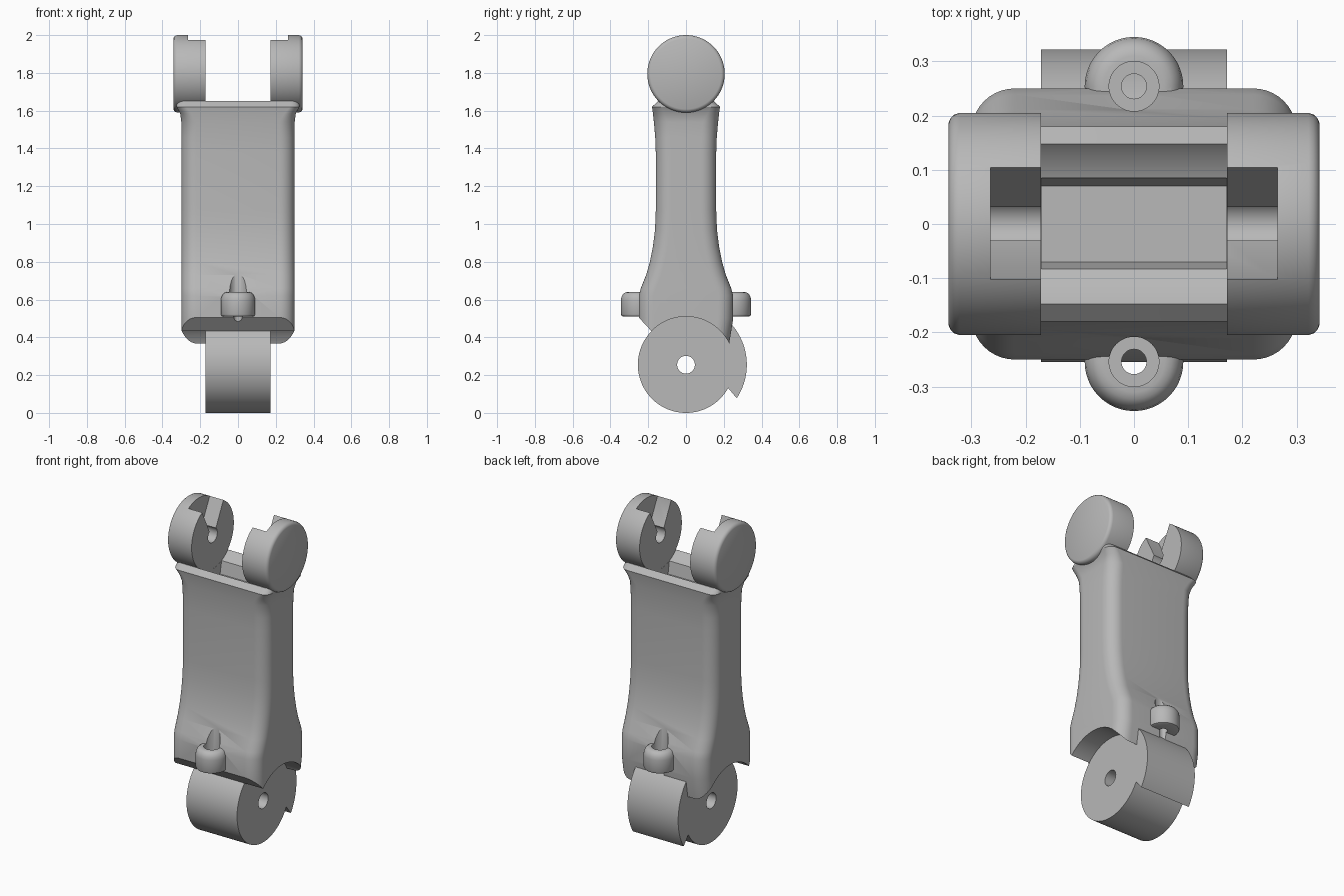
import bpy, bmesh
from math import sin, cos, pi, radians

cube = bpy.data.objects.get("Cube")
if cube:
    bpy.data.objects.remove(cube, do_unlink=True)

grey = bpy.data.materials.new("matte_grey")
grey.use_nodes = True
tone = (0.48, 0.48, 0.48, 1)
grey.diffuse_color = tone
grey.node_tree.nodes["Principled BSDF"].inputs["Base Color"].default_value = tone

LOW, HIGH = 0.255, 1.795      # heights of the two hinge axes
DRUM_R, LUG_R = 0.255, 0.205


def loft(name, rings):
    """Closed solid through a list of equal-length rings."""
    bm = bmesh.new()
    loops = [[bm.verts.new(p) for p in ring] for ring in rings]
    n = len(loops[0])
    for a, b in zip(loops, loops[1:]):
        for i in range(n):
            j = (i + 1) % n
            bm.faces.new((a[i], a[j], b[j], b[i]))
    bm.faces.new(loops[0])
    bm.faces.new(loops[-1])
    bmesh.ops.recalc_face_normals(bm, faces=bm.faces)
    mesh = bpy.data.meshes.new(name)
    bm.to_mesh(mesh)
    bm.free()
    mesh.materials.append(grey)
    ob = bpy.data.objects.new(name, mesh)
    bpy.context.collection.objects.link(ob)
    return ob


def prism(name, pts, x0, x1):
    return loft(name, [[(x, y, z) for y, z in pts] for x in (x0, x1)])


def arc(r, zc, a0=0, a1=360, n=96):
    count = n if a1 - a0 == 360 else n + 1
    angles = [radians(a0 + (a1 - a0) * i / n) for i in range(count)]
    return [(r * cos(a), zc + r * sin(a)) for a in angles]


def upright(name, y, profile, n=48):
    """Turned part about a vertical axis; profile holds (radius, z)."""
    return loft(name, [[(r * cos(2 * pi * i / n), y + r * sin(2 * pi * i / n), z)
                        for i in range(n)] for r, z in profile])


def boolean(ob, tool, operation="DIFFERENCE"):
    mod = ob.modifiers.new("bool", "BOOLEAN")
    mod.object, mod.operation, mod.solver = tool, operation, "EXACT"
    bpy.context.view_layer.objects.active = ob
    bpy.ops.object.modifier_apply(modifier=mod.name)
    bpy.data.objects.remove(tool, do_unlink=True)


def body_ring(z, hx, front, back, r=0.08, n=10):
    """Rounded rectangle section at height z."""
    ring = []
    for sx, y, sy, start in ((1, back, 1, 0), (-1, back, 1, 90),
                             (-1, front, -1, 180), (1, front, -1, 270)):
        for i in range(n + 1):
            a = radians(start + 90 * i / n)
            ring.append((sx * (hx - r) + r * cos(a), y - sy * r + r * sin(a), z))
    return ring


# Body: waisted loft of rounded rectangles
sections = [(0.5, 0.25), (0.62, 0.25), (0.66, 0.239), (0.73, 0.211), (0.8, 0.191),
            (0.88, 0.175), (0.97, 0.164), (1.07, 0.16), (1.38, 0.16), (1.46, 0.163),
            (1.54, 0.17)]
rings = [body_ring(0.35, 0.3, -0.25, 0.226)]
rings += [body_ring(z, 0.3, -h, h) for z, h in sections]
rings += [body_ring(1.585, 0.306, -0.175, 0.175, 0.06),
          body_ring(1.62, 0.325, -0.18, 0.18, 0.05),
          body_ring(1.65, 0.325, -0.148, 0.148, 0.05)]
body = loft("body", rings)

# Underside: arch over the drum and sloped front edge
boolean(body, prism("arch_cutter", arc(DRUM_R, LOW), -0.5, 0.5))
boolean(body, prism("slope_cutter", [(-0.3, 0.559), (-0.12, 0.365), (-0.12, 0.2),
                                     (-0.4, 0.2), (-0.4, 0.559)], -0.5, 0.5))

# Cradle and slot between the upper lugs
boolean(body, prism("cradle_cutter", arc(0.207, HIGH), -0.172, 0.172))
boolean(body, prism("slot_cutter", [(-0.087, 1.63), (-0.07, 1.53),
                                    (0.07, 1.53), (0.09, 1.63)], -0.171, 0.171))

# Cord bosses on front and back, with a counterbored hole
for side in (-1, 1):
    y = side * 0.254
    boss = upright("boss", y, [(0.078, 0.51), (0.087, 0.514), (0.091, 0.524),
                               (0.091, 0.595), (0.088, 0.613), (0.08, 0.628),
                               (0.069, 0.637), (0.056, 0.64)])
    boolean(body, boss, "UNION")
    boolean(body, upright("bore_cutter", y, [(0.046, 0.55), (0.046, 1.0)]))
    boolean(body, upright("pin_cutter", y, [(0.023, 0.38), (0.023, 0.6)]))

# Lower hinge drum with raised stop sector and axle hole
drum = prism("hinge_drum", arc(DRUM_R, LOW), -0.172, 0.172)
stop = prism("stop", [(0.12, LOW)] + arc(0.322, LOW, -33.5, 50, 40), -0.172, 0.172)
# the stop sector's inner corner stays clear of the axle hole
boolean(drum, stop, "UNION")
boolean(drum, prism("axle_cutter", arc(0.047, LOW, n=48), -0.3, 0.3))
parts = [body, drum]

# Upper hinge lugs with snap-in keyhole slots
for side, label in ((1, "left"), (-1, "right")):
    profile = [(0.172, 0), (0.322, 0), (0.331, 0.003), (0.338, 0.009), (0.342, 0.018)]
    lug = loft(label + "_lug", [[(side * x, y, z) for y, z in arc(LUG_R - d, HIGH)]
                                for x, d in profile])
    boolean(lug, prism("socket_cutter", arc(0.045, HIGH, n=48), side * 0.1, side * 0.265))
    boolean(lug, prism("mouth_cutter", [(-0.029, HIGH), (0.029, HIGH), (0.03, 1.825),
                                        (0.104, 1.972), (0.104, 2.1), (-0.102, 2.1),
                                        (-0.102, 1.972), (-0.029, 1.825)],
                       side * 0.1, side * 0.265))
    parts.append(lug)

# Smooth curves, crisp edges
bpy.ops.object.select_all(action="DESELECT")
for ob in parts:
    ob.select_set(True)
bpy.context.view_layer.objects.active = body
bpy.ops.object.shade_smooth_by_angle(angle=radians(28))
